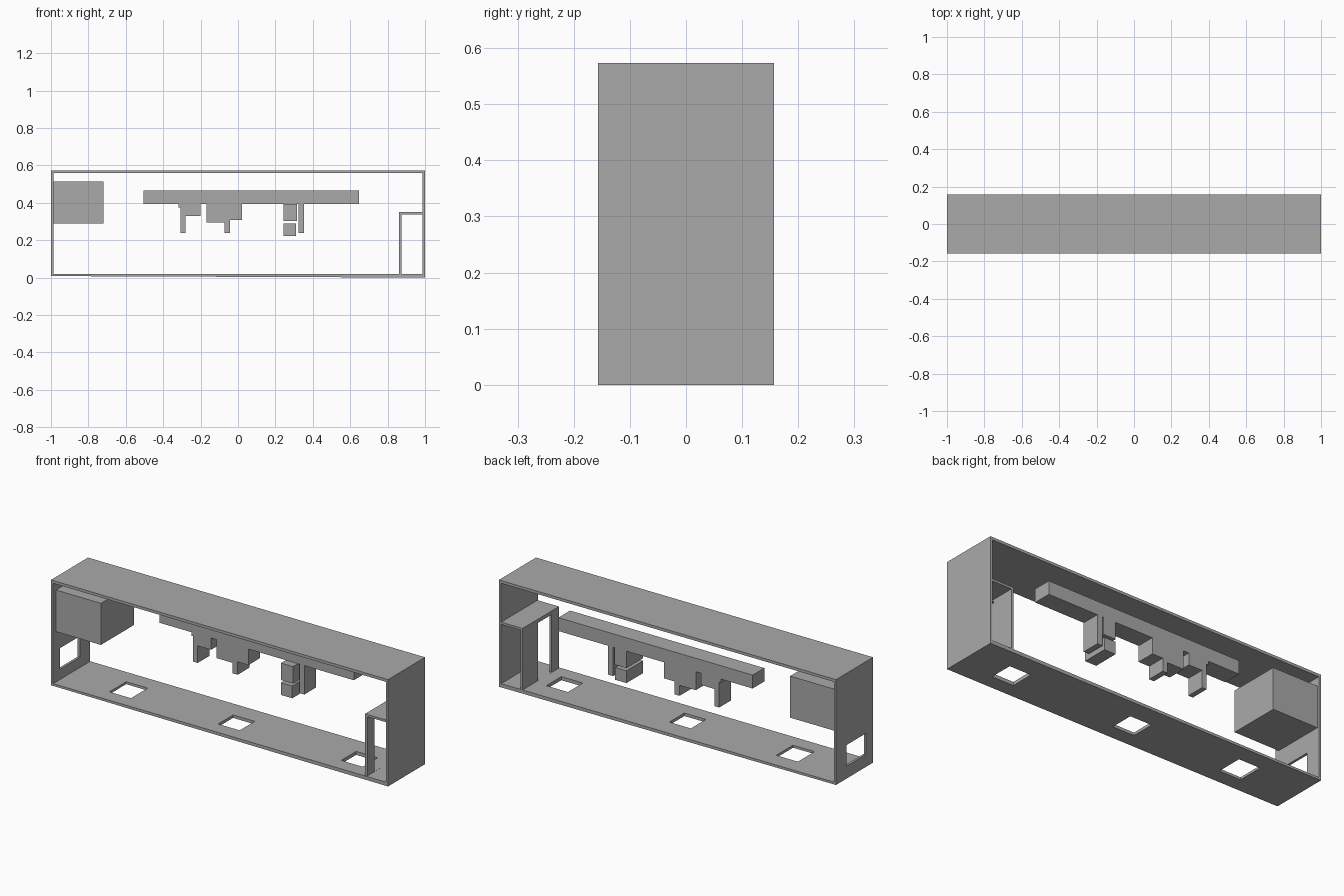
import bpy
import bmesh

if "Cube" in bpy.data.objects:
    bpy.data.objects.remove(bpy.data.objects["Cube"], do_unlink=True)

grey = bpy.data.materials.new("plain grey")
grey.use_nodes = True
COLOUR = (0.4, 0.4, 0.4, 1)
grey.diffuse_color = COLOUR
grey.node_tree.nodes["Principled BSDF"].inputs["Base Color"].default_value = COLOUR

HALF = 0.157   # half depth of the shell
WALL = 0.013   # shell thickness
ROOF = 0.573


def extrude(name, outline, y0, y1):
    """Flat x/z outline pushed from y0 to y1."""
    bm = bmesh.new()
    face = bm.faces.new([bm.verts.new((x, y0, z)) for x, z in outline])
    new = bmesh.ops.extrude_face_region(bm, geom=[face])["geom"]
    verts = [v for v in new if isinstance(v, bmesh.types.BMVert)]
    bmesh.ops.translate(bm, verts=verts, vec=(0, y1 - y0, 0))
    bmesh.ops.recalc_face_normals(bm, faces=bm.faces)
    mesh = bpy.data.meshes.new(name)
    bm.to_mesh(mesh)
    bm.free()
    mesh.materials.append(grey)
    obj = bpy.data.objects.new(name, mesh)
    bpy.context.collection.objects.link(obj)
    return obj


def box(name, x, y, z):
    outline = [(x[0], z[0]), (x[1], z[0]), (x[1], z[1]), (x[0], z[1])]
    return extrude(name, outline, *y)


def cut(obj, x, y, z):
    """Cut a box-shaped opening through a panel."""
    cutter = box("cutter", x, y, z)
    cutter.hide_render = True
    mod = obj.modifiers.new("opening", "BOOLEAN")
    mod.operation = "DIFFERENCE"
    mod.solver = "EXACT"
    mod.object = cutter
    bpy.context.view_layer.update()
    graph = bpy.context.evaluated_depsgraph_get()
    mesh = bpy.data.meshes.new_from_object(obj.evaluated_get(graph))
    obj.modifiers.clear()
    obj.data = mesh
    bpy.data.objects.remove(cutter, do_unlink=True)


full = (-HALF, HALF)

# Outer shell: roof, end walls and a slightly tapering floor
box("roof", (-1, 1), full, (ROOF - 0.015, ROOF))
box("left_end_wall", (1 - WALL, 1), full, (0.02, ROOF - 0.015))
right_wall = box("right_end_wall", (-1, WALL - 1), full, (0.02, ROOF - 0.015))
cut(right_wall, (-1.1, -0.9), (-0.097, 0.07), (0.075, 0.188))

floor = extrude("floor", [(-1, 0.008), (1, 0), (1, 0.02), (-1, 0.02)], *full)
for x, back in ((-0.645, 0.065), (0, 0.05), (0.73, 0.05)):
    cut(floor, (x - 0.064, x + 0.064), (-0.077, back), (-0.1, 0.1))

# Large cabinet hung on the end wall
box("wall_cabinet", (-0.987, -0.72), (-0.133, 0.146), (0.29, 0.513))

# Small room: ceiling and partition with a doorway
room = (-0.151, HALF)
box("room_ceiling", (0.86, 1 - WALL), room, (0.338, 0.35))
partition = box("room_partition", (0.86, 0.873), room, (0.02, 0.338))
cut(partition, (0.8, 0.9), (-0.09, 0.027), (0.0201, 0.33))

# Overhead beam and the pieces hanging below it
beam = (0.058, HALF)
low, under = 0.238, 0.393
box("overhead_beam", (-0.505, 0.647), beam, (under, 0.465))
extrude("stepped_hanger", [
    (-0.318, under), (-0.318, 0.374), (-0.307, 0.374), (-0.307, low),
    (-0.28, low), (-0.28, 0.33), (-0.2, 0.33), (-0.2, under)], *beam)
extrude("wide_hanger", [
    (-0.168, under), (-0.168, 0.294), (-0.072, 0.294), (-0.072, low),
    (-0.043, low), (-0.043, 0.307), (0.021, 0.307), (0.021, under)], *beam)
box("upper_hanging_box", (0.243, 0.315), (0.017, HALF), (0.302, under))
box("lower_hanging_box", (0.243, 0.31), (0.017, HALF), (0.222, 0.288))
box("hanging_post", (0.323, 0.353), beam, (low, under))
